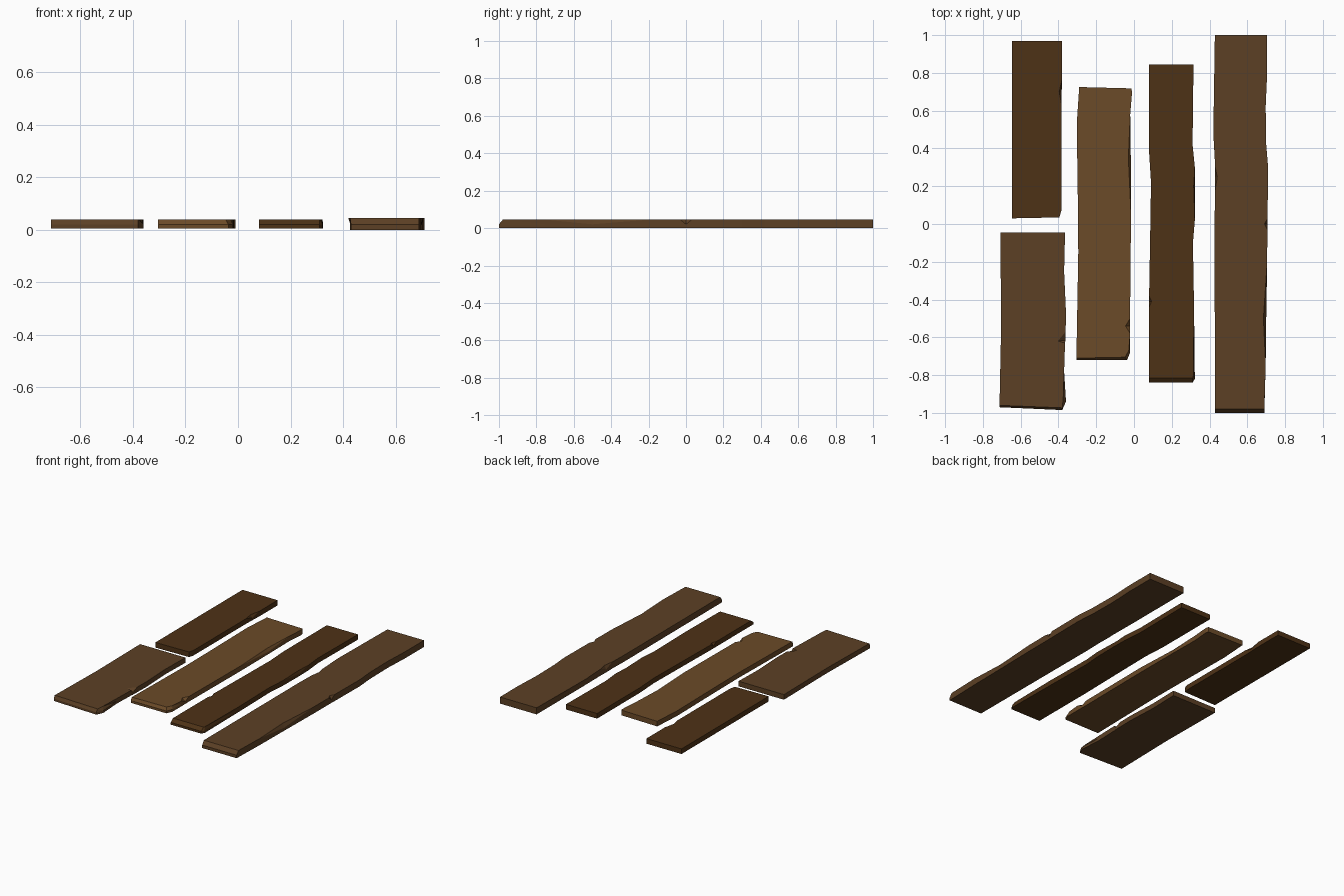
import bpy, bmesh

def material(name, rgb):
    m = bpy.data.materials.new(name)
    m.diffuse_color = (*rgb, 1)
    return m

mid_brown = material("mid_brown", (0.107, 0.051, 0.018))
dark_brown = material("dark_brown", (0.076, 0.032, 0.008))
light_brown = material("light_brown", (0.147, 0.069, 0.021))

def plank(name, outline, z0, z1, mat):
    """Counter-clockwise outline of (x, y[, dx, dy]); dx, dy chip the top edge inward."""
    bm = bmesh.new()
    pts = [(*p, 0, 0)[:4] for p in outline]
    zm = z0 + 0.45 * (z1 - z0)
    rings = [[bm.verts.new((x + k * dx, y + k * dy, z)) for x, y, dx, dy in pts]
             for z, k in ((z0, 0), (zm, 0), (z1, 1))]
    n = len(pts)
    for a, b in zip(rings, rings[1:]):
        for i in range(n):
            j = (i + 1) % n
            bm.faces.new((a[i], a[j], b[j], b[i]))
    bm.faces.new(rings[2])
    bm.faces.new(rings[0][::-1])
    bmesh.ops.triangulate(bm, faces=bm.faces[:])
    bmesh.ops.recalc_face_normals(bm, faces=bm.faces[:])
    me = bpy.data.meshes.new(name)
    bm.to_mesh(me)
    bm.free()
    me.materials.append(mat)
    bpy.context.collection.objects.link(bpy.data.objects.new(name, me))

# short plank, back left
plank("back_left_plank", [
    (-0.645, 0.03), (-0.395, 0.035), (-0.385, 0.07), (-0.385, 0.40), (-0.385, 0.64),
    (-0.383, 0.70, -0.013, 0), (-0.38, 0.77), (-0.38, 0.97), (-0.645, 0.97)],
    0.005, 0.04, dark_brown)

# short plank, front left, with clipped corner and a chip
plank("front_left_plank", [
    (-0.712, -0.97, 0, 0.01), (-0.38, -0.985, 0, 0.012), (-0.36, -0.94, -0.015, 0.015),
    (-0.37, -0.78), (-0.365, -0.63), (-0.363, -0.615, -0.04, -0.005), (-0.362, -0.57),
    (-0.36, -0.47), (-0.37, -0.25), (-0.365, -0.045), (-0.708, -0.045), (-0.703, -0.52)],
    0.005, 0.04, mid_brown)

# second row plank
plank("light_plank", [
    (-0.305, -0.72, 0, 0.01), (-0.037, -0.72, -0.01, 0.015), (-0.02, -0.68, -0.008, 0.01),
    (-0.02, -0.58), (-0.02, -0.54, -0.025, 0), (-0.021, -0.50), (-0.018, -0.2),
    (-0.016, 0.05), (-0.017, 0.35, -0.013, 0), (-0.02, 0.58), (-0.01, 0.70),
    (-0.015, 0.718), (-0.29, 0.725), (-0.303, 0.53), (-0.297, 0.1), (-0.295, -0.15)],
    0.005, 0.04, light_brown)

# third row plank
plank("dark_plank", [
    (0.08, -0.84, 0, 0.025), (0.31, -0.84, 0, 0.025), (0.322, -0.82, -0.008, 0.015),
    (0.318, -0.45), (0.312, -0.1), (0.322, 0.02), (0.324, 0.2, -0.008, 0), (0.322, 0.3),
    (0.31, 0.42), (0.315, 0.845), (0.08, 0.845), (0.08, 0.38), (0.09, 0.22),
    (0.085, -0.1), (0.08, -0.38), (0.08, -0.41, 0.013, 0), (0.08, -0.44)],
    0.005, 0.04, dark_brown)

# long plank, right side
plank("long_plank", [
    (0.43, -1.0, -0.002, 0.02), (0.69, -1.0, 0, 0.02), (0.697, -0.75),
    (0.70, -0.5, -0.015, 0), (0.705, -0.2), (0.706, -0.03), (0.706, 0.0, -0.015, 0),
    (0.707, 0.03), (0.71, 0.3), (0.70, 0.42), (0.697, 0.62), (0.705, 0.8), (0.705, 1.0),
    (0.428, 1.0), (0.428, 0.48, -0.008, 0), (0.43, 0.30), (0.428, 0.25, 0.013, 0),
    (0.43, 0.18), (0.427, 0.05)],
    0.0, 0.045, mid_brown)
